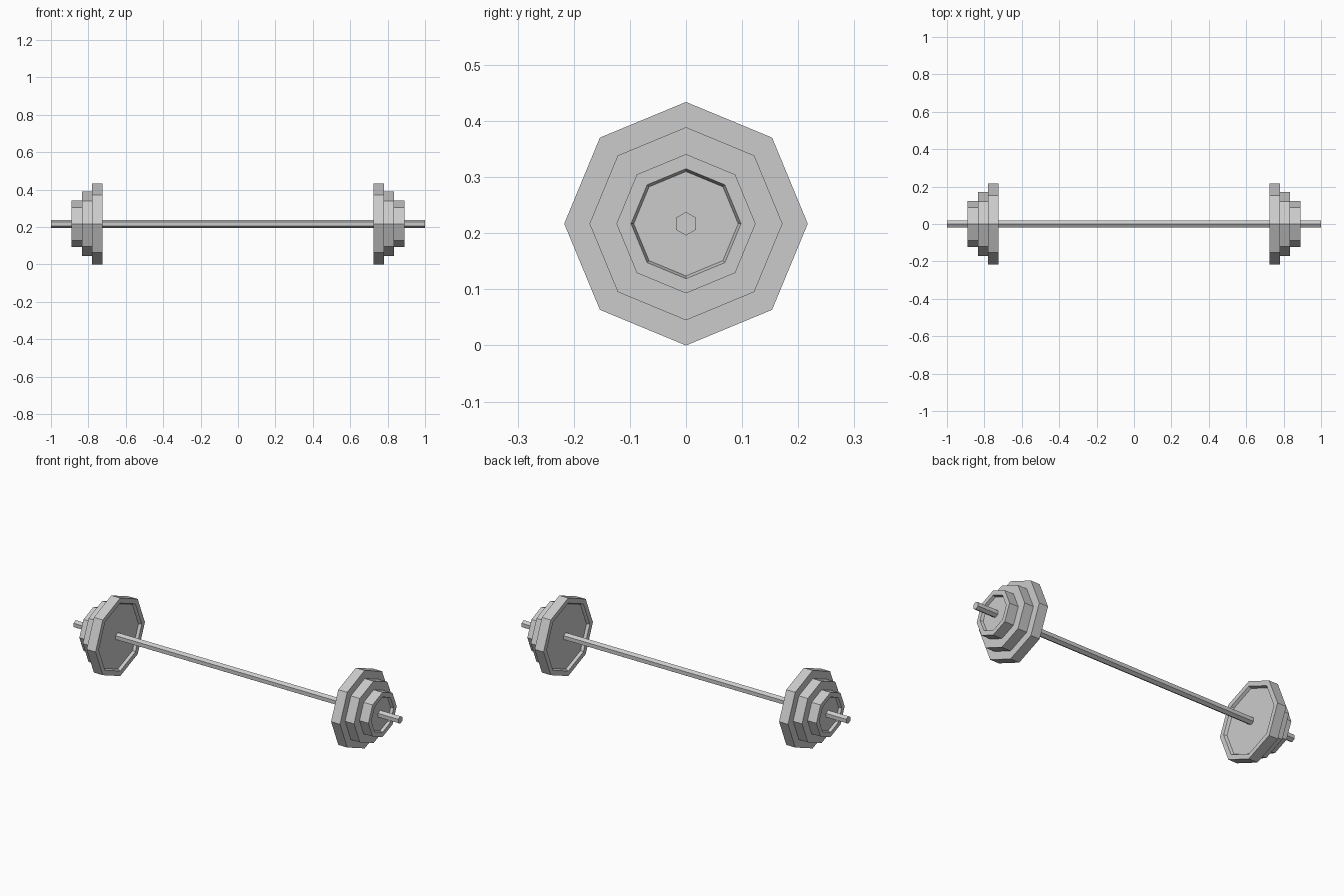
import bpy, bmesh, math

cube = bpy.data.objects.get("Cube")
if cube:
    bpy.data.objects.remove(cube)

AXIS_Z = 0.217

steel = bpy.data.materials.new("grey_steel")
steel.use_nodes = True
GREY = (0.6, 0.6, 0.6, 1)
steel.diffuse_color = GREY
steel.node_tree.nodes["Principled BSDF"].inputs["Base Color"].default_value = GREY


def turned_part(name, profile, sides, mirror=1):
    """Revolve (x, radius) points around the bar axis and cap both ends."""
    bm = bmesh.new()
    rings = []
    for x, radius in profile:
        ring = []
        for i in range(sides):
            a = 2 * math.pi * i / sides
            ring.append(bm.verts.new((mirror * x, radius * math.sin(a),
                                      AXIS_Z + radius * math.cos(a))))
        rings.append(ring)
    for r0, r1 in zip(rings, rings[1:]):
        for i in range(sides):
            j = (i + 1) % sides
            bm.faces.new((r0[i], r0[j], r1[j], r1[i]))
    bm.faces.new(rings[0])
    bm.faces.new(rings[-1])
    bmesh.ops.recalc_face_normals(bm, faces=bm.faces)
    mesh = bpy.data.meshes.new(name)
    bm.to_mesh(mesh)
    bm.free()
    mesh.materials.append(steel)
    obj = bpy.data.objects.new(name, mesh)
    bpy.context.collection.objects.link(obj)
    return obj


# Hexagonal bar
turned_part("bar", [(-1, 0.021), (1, 0.021)], 6)

# Stepped octagonal plates, with a shallow dish in the inner and outer face
stack = [
    (0.74, 0.182), (0.725, 0.189), (0.725, 0.217),   # inner dish and rim
    (0.78, 0.217), (0.78, 0.172),                    # large plate
    (0.835, 0.172), (0.835, 0.124),                  # medium plate
    (0.89, 0.124), (0.89, 0.098), (0.875, 0.093),    # small plate, outer dish
]
for side, mirror in (("left", 1), ("right", -1)):
    turned_part(side + "_weight_plates", stack, 8, mirror)
